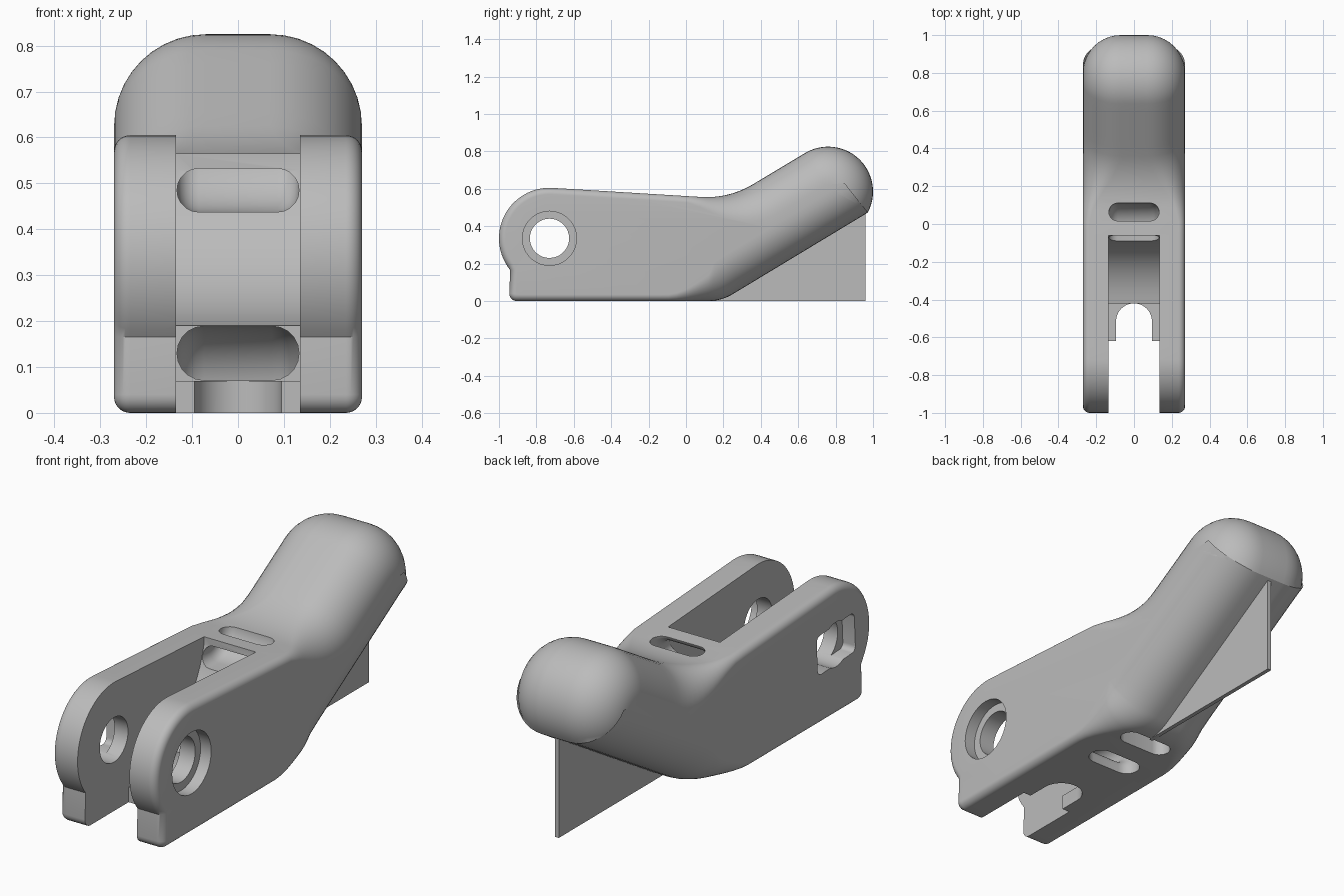
import bpy, bmesh
from math import sin, cos, pi, radians
from mathutils import Vector

if "Cube" in bpy.data.objects:
    bpy.data.objects.remove(bpy.data.objects["Cube"], do_unlink=True)

grey = bpy.data.materials.new("plain grey")
grey.use_nodes = True
grey.diffuse_color = (0.5, 0.5, 0.5, 1)
grey.node_tree.nodes["Principled BSDF"].inputs["Base Color"].default_value = (0.5, 0.5, 0.5, 1)

HALF = 0.27           # half width of the lever
SLOT = 0.135          # half width of the gap between the prongs
SLOPE = radians(31)   # rise of the raised arm
HEAD = Vector((0.76, 0.585))
PIVOT = Vector((-0.73, 0.335))


def arc(center, radius, start, end, n):
    """Points on an arc, angles in degrees."""
    return [Vector((center[0] + radius * cos(radians(start + (end - start) * i / n)),
                    center[1] + radius * sin(radians(start + (end - start) * i / n))))
            for i in range(n + 1)]


def line(a, b, n):
    """Inner points of a straight run."""
    return [Vector(a).lerp(Vector(b), i / n) for i in range(1, n)]


def loft(name, rings):
    """Closed solid through a list of equal rings."""
    bm = bmesh.new()
    loops = [[bm.verts.new(p) for p in ring] for ring in rings]
    for a, b in zip(loops, loops[1:]):
        for i in range(len(a)):
            j = (i + 1) % len(a)
            bm.faces.new((a[i], a[j], b[j], b[i]))
    bm.faces.new(loops[0])
    bm.faces.new(loops[-1])
    bmesh.ops.recalc_face_normals(bm, faces=bm.faces)
    mesh = bpy.data.meshes.new(name)
    bm.to_mesh(mesh)
    bm.free()
    mesh.materials.append(grey)
    obj = bpy.data.objects.new(name, mesh)
    bpy.context.collection.objects.link(obj)
    return obj


def prism(name, outline, x0, x1):
    """Side outline (y, z) pushed across x."""
    return loft(name, [[(x, p[0], p[1]) for p in outline] for x in (x0, x1)])


def tunnel(name, path, height):
    """Slot with round ends swept along a (y, z) path."""
    rad, rings = height / 2, []
    section = (arc((SLOT - 0.002 - rad, 0), rad, -90, 90, 10)
               + arc((rad + 0.002 - SLOT, 0), rad, 90, 270, 10))
    for i, p in enumerate(path):
        d = (path[min(i + 1, len(path) - 1)] - path[max(i - 1, 0)]).normalized()
        rings.append([(s.x, p.x - d.y * s.y, p.y + d.x * s.y) for s in section])
    return loft(name, rings)


# Side outline of the lever, counterclockwise from the foot
foot = arc((-0.905, 0.04), 0.04, 180, 270, 6)
bend = arc((0.12, 0.25), 0.25, 270, 301, 8)
head = arc(HEAD, 0.24, -28, 121, 32)
nose = arc(PIVOT, 0.27, 87, 219, 28)
a, b, c = Vector((0.08, 0.556)), Vector((0.229, 0.547)), Vector((0.36, 0.625))
saddle = [a.lerp(b, t).lerp(b.lerp(c, t), t) for t in [1 - i / 10 for i in range(11)]]
lower = foot + line(foot[-1], bend[0], 24) + bend + line(bend[-1], head[0], 12)
upper = line(head[-1], saddle[0], 6) + saddle + line(saddle[-1], nose[0], 12) + nose
outline = lower + head + upper
first, last = len(lower), len(lower) + len(head)
up = Vector((-sin(SLOPE), cos(SLOPE)))
floor_gap = (HEAD - bend[-1]).dot(up)


def edge_radius(i):
    """Small rounding on the prongs, growing to a full one on the arm."""
    y = outline[i].x + (0.1 if i < first else 0)
    t = min(max(y / 0.38, 0), 1)
    return 0.035 + 0.165 * t * t * (3 - 2 * t)


def inset(i, depth):
    """Outline point moved inward, kept above the underside of the arm."""
    d = (outline[(i + 1) % len(outline)] - outline[i - 1]).normalized()
    p = outline[i] + Vector((-d.y, d.x)) * depth
    if first <= i < last:
        low = depth - floor_gap - (p - HEAD).dot(up)
        if low > 0:
            p += up * low
    return p


# Lever body with rounded edges
STEPS = 10
side = []
for k in range(STEPS + 1):
    t = k / STEPS * pi / 2
    ring = []
    for i in range(len(outline)):
        r = edge_radius(i)
        p = inset(i, r * (1 - sin(t)))
        ring.append((HALF - r * (1 - cos(t)), p.x, p.y))
    side.append(ring)
mirrored = [[(-x, y, z) for x, y, z in ring] for ring in reversed(side)]
body = loft("lever_body", side + mirrored)

cutters = []

# Gap between the prongs, with a hollow curved floor and a low ledge
hollow = [(-1.1, -0.1), (-0.62, -0.1), (-0.62, 0.07), (-0.42, 0.07), (-0.42, 0.19)]
p0, p1, p2 = Vector((-0.42, 0.19)), Vector((-0.13, 0.23)), Vector((-0.06, 0.53))
hollow += [p0.lerp(p1, i / 12).lerp(p1.lerp(p2, i / 12), i / 12) for i in range(1, 13)]
hollow += [(-0.06, 0.7), (-1.1, 0.7)]
cutters.append(prism("gap_cutter", hollow, -SLOT, SLOT))

# Round ended notch in the ledge
notch = arc((0, -0.515), 0.095, 0, 180, 20) + [Vector((-0.095, -0.8)), Vector((0.095, -0.8))]
cutters.append(loft("notch_cutter", [[(p.x, p.y, z) for p in notch] for z in (-0.1, 0.12)]))

# Cord passages: upper, lower and the blind one underneath
upper_path = [Vector((-0.2, 0.485))] + arc((-0.02, 0.57), 0.085, -90, 0, 10) + [Vector((0.065, 0.66))]
lower_path = [Vector((-0.5, 0.13))] + arc((-0.24, 0.03), 0.1, 90, 0, 10) + [Vector((-0.14, -0.08))]
cutters.append(tunnel("upper_passage_cutter", upper_path, 0.095))
cutters.append(tunnel("lower_passage_cutter", lower_path, 0.118))
cutters.append(tunnel("blind_passage_cutter", [Vector((0.08, -0.1)), Vector((0.08, 0.14))], 0.1))

# Pivot hole with a round seat on the left and a square seat on the right
cutters.append(prism("pivot_cutter", arc(PIVOT, 0.105, 0, 350, 35), -0.4, 0.4))
cutters.append(prism("round_seat_cutter", arc(PIVOT, 0.145, 0, 350, 35), 0.215, 0.4))
square = []
for sy, sz, start in ((1, 1, 0), (-1, 1, 90), (-1, -1, 180), (1, -1, 270)):
    square += arc((sy * 0.115, sz * 0.068), 0.025, start, start + 90, 5)
tilt = radians(-3)
square = [PIVOT + Vector((p.x * cos(tilt) - p.y * sin(tilt), p.x * sin(tilt) + p.y * cos(tilt)))
          for p in square]
cutters.append(prism("square_seat_cutter", square, -0.4, -0.205))

bpy.context.view_layer.objects.active = body
for cutter in cutters:
    cutter.hide_render = True
    mod = body.modifiers.new(cutter.name, "BOOLEAN")
    mod.operation = "DIFFERENCE"
    mod.solver = "EXACT"
    mod.object = cutter
    bpy.ops.object.modifier_apply(modifier=mod.name)
for cutter in cutters:
    bpy.data.objects.remove(cutter, do_unlink=True)

bpy.ops.object.select_all(action="DESELECT")
body.select_set(True)
bpy.ops.object.shade_smooth_by_angle(angle=radians(32))

# Thin support fin under the arm
prism("support_fin", [(0.12, 0), (0.96, 0), (0.96, 0.48), (0.2, 0.025)], -0.01, 0.01)
